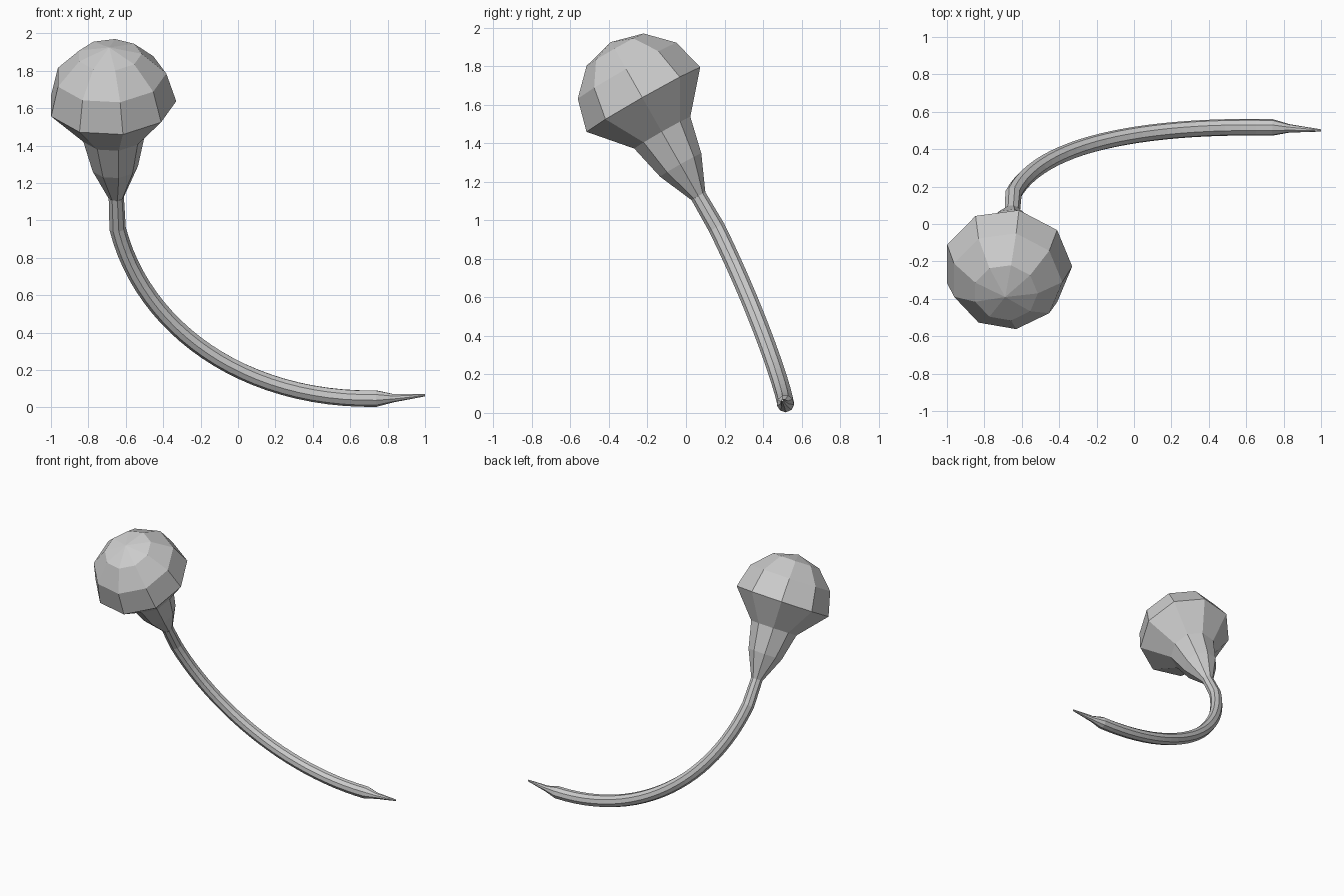
import bpy, bmesh, math
from mathutils import Vector

if "Cube" in bpy.data.objects:
    bpy.data.objects.remove(bpy.data.objects["Cube"])

SIDES = 9


def loft(name, rings, cap_start=False, cap_end=False):
    """Skin 9-sided rings (centre, radius) along a path with a carried-over frame."""
    bm = bmesh.new()
    pts = [Vector(c) for c, r in rings]
    u = Vector((1, 0, 0))
    loops = []
    for i, (c, r) in enumerate(rings):
        t = (pts[min(i + 1, len(pts) - 1)] - pts[max(i - 1, 0)]).normalized()
        u = (u - t * u.dot(t)).normalized()
        v = u.cross(t)
        if r == 0:
            loops.append([bm.verts.new(pts[i])])
            continue
        loops.append([bm.verts.new(pts[i] + r * (math.cos(a) * u + math.sin(a) * v))
                      for a in (2 * math.pi * k / SIDES for k in range(SIDES))])
    for a, b in zip(loops, loops[1:]):
        for k in range(SIDES):
            n = (k + 1) % SIDES
            if len(a) == 1:
                bm.faces.new((a[0], b[n], b[k]))
            else:
                bm.faces.new((a[k], a[n], b[n], b[k]))
    if cap_start:
        bm.faces.new(loops[0])
    if cap_end:
        bm.faces.new(loops[-1])
    bmesh.ops.recalc_face_normals(bm, faces=bm.faces)
    mesh = bpy.data.meshes.new(name)
    bm.to_mesh(mesh)
    bm.free()
    obj = bpy.data.objects.new(name, mesh)
    bpy.context.collection.objects.link(obj)
    return obj


# Tilted head: half-sphere dome from apex to rim, then the flared cone below
axis = Vector((-0.04, -0.494, 0.868)).normalized()
rim = Vector((-0.675, -0.22, 1.625))
R = 0.345
profile = [(R, 0)]
profile += [(R * math.cos(math.radians(a)), R * math.sin(math.radians(a))) for a in (30, 60, 90)]
profile += [(-0.197, 0.17), (-0.39, 0.125), (-0.576, 0.042)]
loft("head", [(rim + axis * t, r) for t, r in profile])

# Curved stem: short straight neck, swept bend, then a thin pointed tip
p0, p1, p2, p3 = (Vector(p) for p in ((-0.645, 0.16, 0.96), (-0.51, 0.42, 0.43),
                                      (0.03, 0.53, 0.035), (0.74, 0.516, 0.048)))
stem = [(rim - axis * 0.576, 0.042)]
N = 24
for i in range(N + 1):
    t = i / N
    s = 1 - t
    stem.append((s**3 * p0 + 3 * s * s * t * p1 + 3 * s * t * t * p2 + t**3 * p3, 0.045))
stem += [((0.83, 0.511, 0.05), 0.023), ((1.0, 0.5, 0.065), 0.006)]
loft("stem", stem, cap_end=True)
